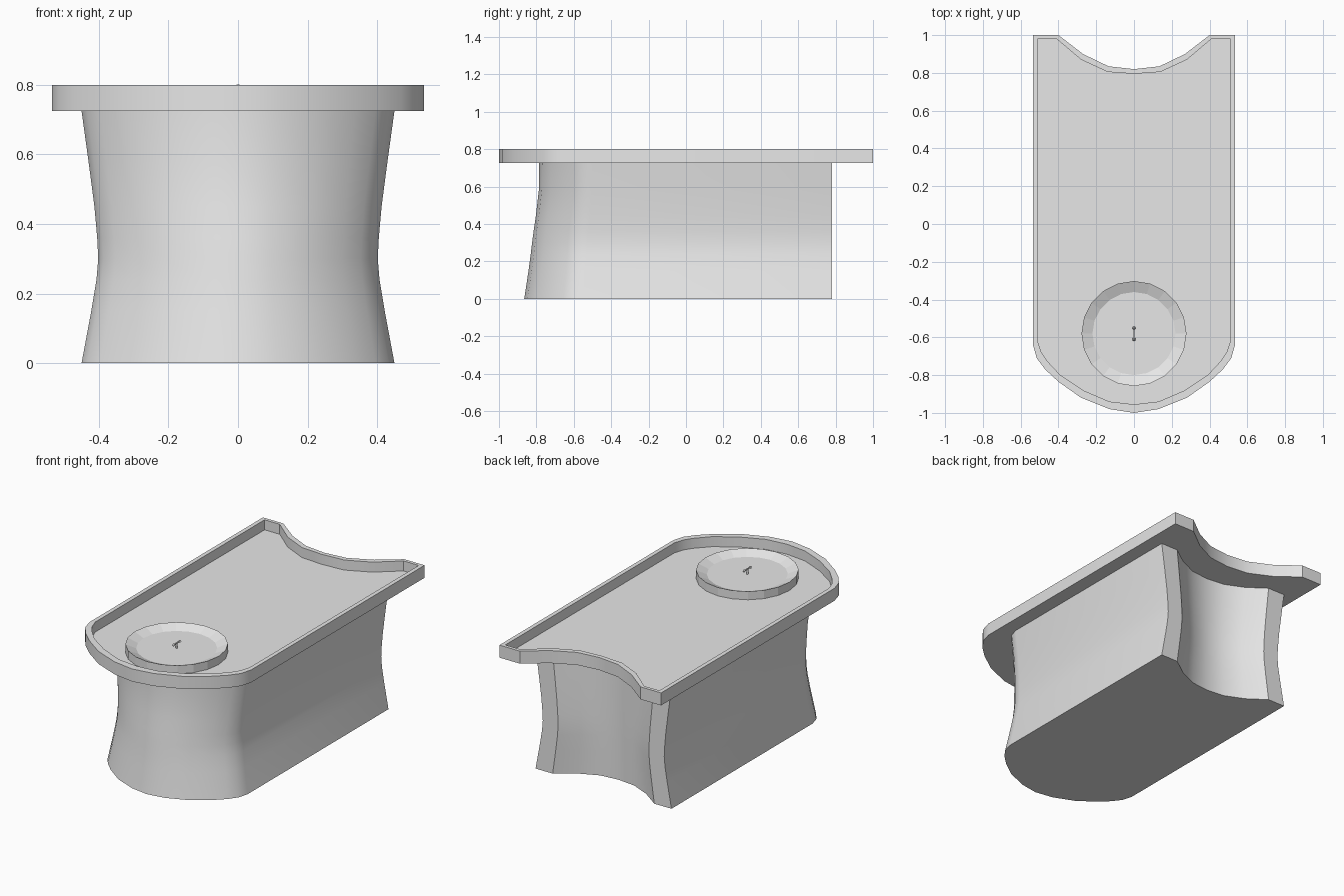
import bpy, bmesh, math

cube = bpy.data.objects.get("Cube")
if cube:
    bpy.data.objects.remove(cube)

# One plain grey for everything
grey = bpy.data.materials.new("light grey")
grey.use_nodes = True
grey.diffuse_color = (0.8, 0.8, 0.8, 1)
grey.node_tree.nodes["Principled BSDF"].inputs["Base Color"].default_value = (0.8, 0.8, 0.8, 1)


def mirrored(half):
    """Close a half outline (centre back to centre front) across x = 0."""
    return half + [(-x, y) for x, y in reversed(half[1:-1])]


def loft(name, rings, smooth=None):
    """Skin a stack of equal-length rings and cap both ends."""
    bm = bmesh.new()
    loops = [[bm.verts.new(p) for p in ring] for ring in rings]
    n = len(loops[0])
    for a, b in zip(loops, loops[1:]):
        for i in range(n):
            j = (i + 1) % n
            bm.faces.new((a[i], a[j], b[j], b[i]))
    bm.faces.new(loops[0])
    bm.faces.new(loops[-1])
    bmesh.ops.recalc_face_normals(bm, faces=bm.faces)
    mesh = bpy.data.meshes.new(name)
    bm.to_mesh(mesh)
    bm.free()
    mesh.materials.append(grey)
    obj = bpy.data.objects.new(name, mesh)
    bpy.context.collection.objects.link(obj)
    if smooth:
        bpy.ops.object.select_all(action='DESELECT')
        obj.select_set(True)
        bpy.context.view_layer.objects.active = obj
        bpy.ops.object.shade_smooth_by_angle(angle=math.radians(smooth))
    return obj


def at(outline, z):
    return [(x, y, z) for x, y in outline]


def turned(name, profile, y0, sides, smooth=None):
    """Lathe a (radius, z) profile about a vertical axis on the centre line."""
    rings = []
    for r, z in profile:
        angles = [2 * math.pi * i / sides for i in range(sides)]
        rings.append([(r * math.cos(a), y0 + r * math.sin(a), z) for a in angles])
    return loft(name, rings, smooth)


# Tray outlines: hollow back edge, straight sides, bowed front
outer = mirrored([(0, 0.82), (0.135, 0.835), (0.27, 0.90), (0.40, 1.0), (0.535, 1.0),
                  (0.535, -0.64), (0.515, -0.71), (0.47, -0.77), (0.40, -0.835),
                  (0.28, -0.92), (0.13, -0.98), (0, -1.0)])
inner = mirrored([(0, 0.795), (0.14, 0.805), (0.28, 0.87), (0.41, 0.98), (0.51, 0.98),
                  (0.51, -0.62), (0.49, -0.68), (0.46, -0.725), (0.39, -0.80),
                  (0.27, -0.88), (0.13, -0.94), (0, -0.955)])

# Counter top with raised rim
loft("tray_top", [at(outer, 0.725), at(outer, 0.8), at(inner, 0.8), at(inner, 0.74)], 30)

# Waisted base: (height, half width, front reach)
levels = [(0, 0.45, 0.865), (0.15, 0.422, 0.842), (0.24, 0.407, 0.83), (0.3, 0.402, 0.823),
          (0.36, 0.405, 0.815), (0.45, 0.413, 0.802), (0.58, 0.43, 0.787), (0.725, 0.45, 0.785)]
base_rings = []
for z, half, front in levels:
    base_rings.append([(x * half / 0.535, y * (0.78 if y > 0 else front), z) for x, y in outer])
loft("counter_base", base_rings, 30)

# Shallow round dish near the front
DISH_Y = -0.58
turned("round_dish", [(0.278, 0.738), (0.278, 0.79), (0.22, 0.765)], DISH_Y, 20)

# Small fitting in the dish: stem, cross bar and end knobs
turned("fitting_stem", [(0.006, 0.764), (0.006, 0.795)], DISH_Y, 8, 50)
bar = [(-0.003, 0.792), (0.003, 0.792), (0.003, 0.798), (-0.003, 0.798)]
loft("fitting_bar", [[(x, DISH_Y + dy, z) for x, z in bar] for dy in (-0.03, 0.03)])
for label, dy in (("front", -0.03), ("back", 0.03)):
    turned(label + "_knob", [(0.004, 0.788), (0.009, 0.794), (0.004, 0.801)], DISH_Y + dy, 8, 50)
